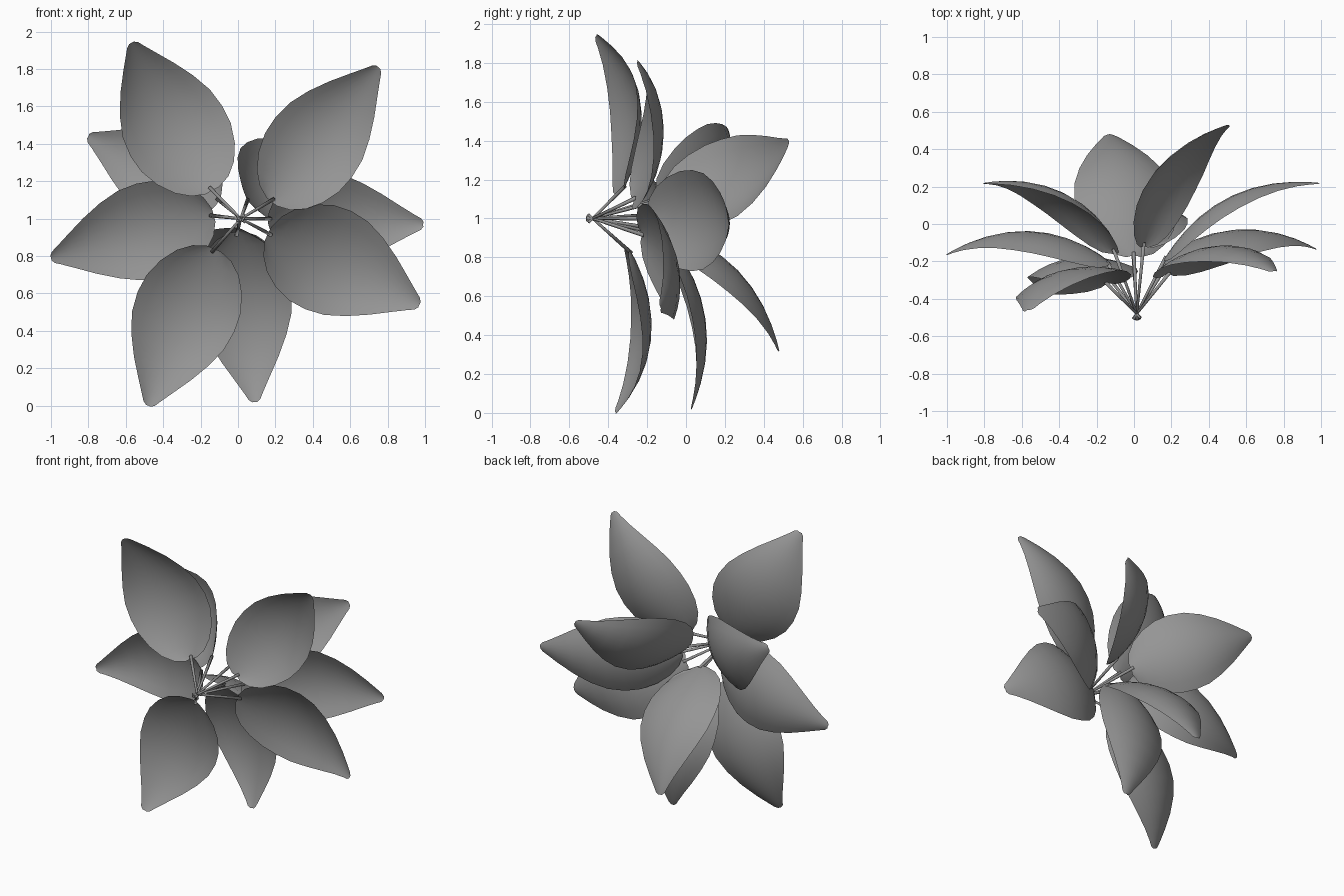
import bpy, bmesh
from mathutils import Vector

cube = bpy.data.objects.get("Cube")
if cube:
    bpy.data.objects.remove(cube)

grey = bpy.data.materials.new("leaf_grey")
grey.use_nodes = True
colour = (0.3, 0.3, 0.3, 1)
grey.diffuse_color = colour
grey.node_tree.nodes["Principled BSDF"].inputs["Base Color"].default_value = colour

CROSSING = Vector((0.015, -0.48, 1.0))
ARCH, CUP, SEGMENTS = 0.145, 0.075, 8

# Half width of the blade along its length: (position, share of full width)
OUTLINE = [(0, 0.14), (0.03, 0.4), (0.09, 0.64), (0.18, 0.84), (0.29, 0.97),
           (0.4, 1), (0.52, 0.95), (0.64, 0.8), (0.76, 0.59), (0.87, 0.36),
           (0.95, 0.19), (0.985, 0.12), (1, 0.05)]


def finish(name, bm):
    bmesh.ops.recalc_face_normals(bm, faces=bm.faces)
    mesh = bpy.data.meshes.new(name)
    bm.to_mesh(mesh)
    bm.free()
    mesh.materials.append(grey)
    obj = bpy.data.objects.new(name, mesh)
    bpy.context.collection.objects.link(obj)
    for face in mesh.polygons:
        face.use_smooth = True


def leaf(name, base, tip, half_width, tilt):
    """Arched, cupped blade; tilt moves one long edge backward."""
    base, tip = Vector(base), Vector(tip)
    axis = tip - base
    across = Vector((axis.z, 0, -axis.x)).normalized() * half_width
    across.y += tilt
    normal = axis.cross(across).normalized()
    if normal.y < 0:
        normal.negate()
    bm = bmesh.new()
    rows = []
    for t, w in OUTLINE:
        centre = base + axis * t + normal * ARCH * 4 * t * (1 - t)
        row = []
        for i in range(SEGMENTS + 1):
            u = 2 * i / SEGMENTS - 1
            row.append(bm.verts.new(centre + across * u * w - normal * CUP * w * u * u))
        rows.append(row)
    for a, b in zip(rows, rows[1:]):
        for i in range(SEGMENTS):
            bm.faces.new((a[i], a[i + 1], b[i + 1], b[i]))
    finish(name + "_leaf", bm)
    stem(name, base + axis * 0.02 + normal * 0.01)


def stem(name, end):
    """Thin tapered stalk running from just past the crossing to the blade."""
    start = CROSSING - (end - CROSSING).normalized() * 0.035
    along = end - start
    turn = along.to_track_quat('Z', 'Y').to_matrix().to_4x4()
    turn.translation = (start + end) / 2
    bm = bmesh.new()
    bmesh.ops.create_cone(bm, cap_ends=True, segments=6, radius1=0.007,
                          radius2=0.011, depth=along.length, matrix=turn)
    finish(name + "_stem", bm)


# Base, tip, half width and edge tilt of every leaf
leaf("upper_right", (-0.14, -0.32, 1.15), (-0.57, -0.46, 1.94), 0.28, 0.065)
leaf("upper_left", (0.18, -0.27, 1.09), (0.75, -0.25, 1.81), 0.26, 0.02)
leaf("back_upper_right", (-0.1, -0.15, 1.1), (-0.8, 0.22, 1.44), 0.26, 0)
leaf("middle_right", (-0.13, -0.21, 1.02), (-1.0, -0.16, 0.79), 0.26, -0.03)
leaf("lower_right", (-0.13, -0.29, 0.84), (-0.48, -0.36, 0), 0.28, -0.03)
leaf("lower_middle", (-0.01, -0.12, 0.93), (0.09, 0.03, 0.02), 0.26, 0)
leaf("back_lower", (0, -0.17, 0.95), (-0.13, 0.48, 0.32), 0.28, 0)
leaf("middle_left", (0.16, -0.19, 1.0), (0.99, 0.22, 0.97), 0.26, 0)
leaf("lower_left", (0.16, -0.23, 0.92), (0.97, -0.13, 0.54), 0.29, 0.04)
leaf("back_upper_left", (0.05, -0.12, 1.1), (0.5, 0.53, 1.39), 0.26, 0)
